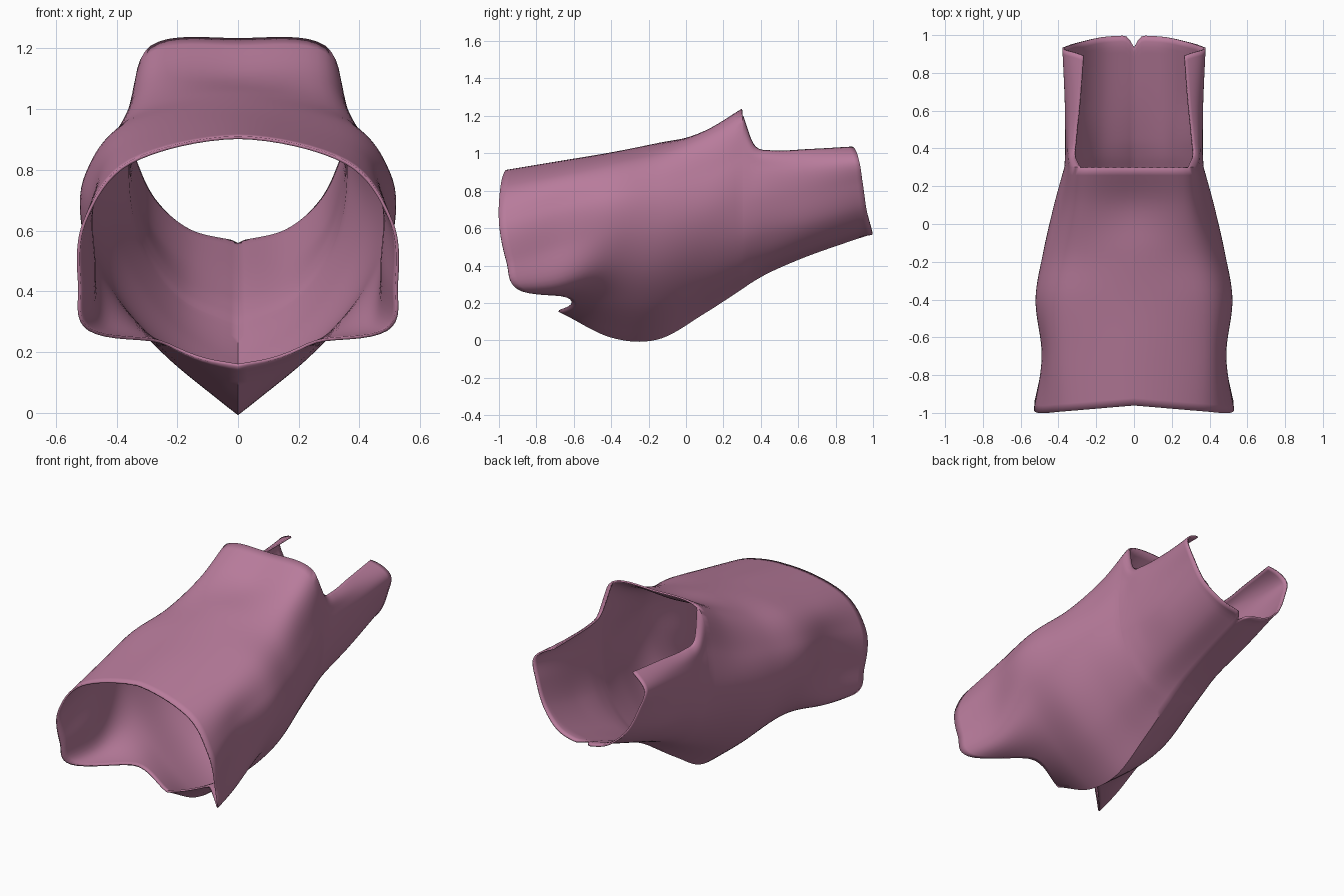
import bpy, bmesh

if "Cube" in bpy.data.objects:
    bpy.data.objects.remove(bpy.data.objects["Cube"])

# Half cross-sections (x, z) from bottom centre to top centre, at stations along y
COLLAR = [(0, .28), (.19, .37), (.315, .535), (.362, .74), (.348, .97), (.285, 1.205), (0, 1.23)]
BODY_Y = [-1.0, -0.7, -0.4, -0.15, 0.1, 0.3]
BODY = [
    [(0, .25), (.32, .25), (.512, .272), (.53, .41), (.505, .63), (.355, .822), (0, .90)],
    [(0, .165), (.23, .228), (.45, .29), (.475, .50), (.475, .71), (.37, .878), (0, .95)],
    [(0, .02), (.25, .215), (.425, .395), (.507, .60), (.498, .785), (.36, .945), (0, 1.0)],
    [(0, .01), (.24, .205), (.40, .405), (.472, .62), (.45, .82), (.32, .995), (0, 1.05)],
    [(0, .15), (.21, .29), (.355, .48), (.417, .68), (.39, .88), (.29, 1.095), (0, 1.105)],
    COLLAR,
]
REAR_Y = [0.3, 0.36, 0.45, 0.65, 0.95]
REAR = [
    COLLAR,
    [(0, .32), (.185, .40), (.308, .555), (.357, .745), (.35, .93), (.310, 1.045), (.1, 1.1)],
    [(0, .37), (.18, .435), (.30, .58), (.352, .755), (.354, .92), (.305, 1.012), (.1, 1.05)],
    [(0, .455), (.17, .50), (.29, .615), (.345, .775), (.358, .93), (.285, 1.018), (.1, 1.05)],
    [(0, .56), (.16, .60), (.275, .70), (.342, .84), (.372, .965), (.262, 1.035), (.1, 1.05)],
]
FRONT_RIM = [-.68, -.62, -.90, -.96, -1.0, -.99, -.96]      # y of front edge around the section
BACK_RIM = [1.0, .99, .965, .945, .925, .89, .80]           # y of back edge
COLLAR_Y = 0.3                                              # back of the top panel
SUB = 8                                                     # steps per control point


def hermite(xs, vs, x):
    """Smooth interpolation through unevenly spaced values."""
    x = min(max(x, xs[0]), xs[-1])
    n = len(xs)
    i = max(k for k in range(n - 1) if xs[k] <= x)

    def slope(k):
        a, b = max(k - 1, 0), min(k + 1, n - 1)
        return (vs[b] - vs[a]) / (xs[b] - xs[a])
    h = xs[i + 1] - xs[i]
    u = (x - xs[i]) / h
    return ((2*u**3 - 3*u*u + 1) * vs[i] + (u**3 - 2*u*u + u) * h * slope(i)
            + (3*u*u - 2*u**3) * vs[i + 1] + (u**3 - u*u) * h * slope(i + 1))


def surface(stations, sections, t, y):
    ring_x = [hermite(stations, [s[k][0] for s in sections], y) for k in range(7)]
    ring_z = [hermite(stations, [s[k][1] for s in sections], y) for k in range(7)]
    ks = list(range(8))     # mirrored extra point keeps the top centre smooth
    return (max(0, hermite(ks, ring_x + [-ring_x[5]], t)), y,
            hermite(ks, ring_z + [ring_z[5]], t))


bm = bmesh.new()


def grid(rows):
    verts = [[bm.verts.new(p) for p in row] for row in rows]
    for r0, r1 in zip(verts, verts[1:]):
        for a, b, c, d in zip(r0, r0[1:], r1[1:], r1):
            bm.faces.new((a, b, c, d))


ks = list(range(7))
ts = [k / SUB for k in range(6 * SUB + 1)]

# Body: front rim to collar
rows = []
for j in range(33):
    v = j / 32
    row = []
    for t in ts:
        f = hermite(ks, FRONT_RIM, t)
        row.append(surface(BODY_Y, BODY, t, f + (COLLAR_Y - f) * v))
    rows.append(row)
grid(rows)

# Rear trough with curled-in side strips below the open top
rows = []
for j in range(33):
    v = (j / 32) ** 1.4
    row = []
    for t in ts[:5 * SUB + 1]:
        b = hermite(ks, BACK_RIM, t)
        b -= .065 * max(0, 1 - t / .3) ** 1.5       # small nick at bottom centre
        row.append(surface(REAR_Y, REAR, t, COLLAR_Y + (b - COLLAR_Y) * v))
    rows.append(row)
grid(rows)

# Mirror and weld
geom = bmesh.ops.duplicate(bm, geom=bm.verts[:] + bm.edges[:] + bm.faces[:])["geom"]
for g in geom:
    if isinstance(g, bmesh.types.BMVert):
        g.co.x = -g.co.x
bmesh.ops.reverse_faces(bm, faces=[g for g in geom if isinstance(g, bmesh.types.BMFace)])
bmesh.ops.remove_doubles(bm, verts=bm.verts[:], dist=0.0008)
bmesh.ops.recalc_face_normals(bm, faces=bm.faces[:])
mesh = bpy.data.meshes.new("garment_shell")
bm.to_mesh(mesh)
bm.free()
shell = bpy.data.objects.new("garment_shell", mesh)
bpy.context.collection.objects.link(shell)

pink = bpy.data.materials.new("dusty_pink")
pink.diffuse_color = (0.48, 0.2, 0.33, 1)
pink.use_nodes = True
pink.node_tree.nodes["Principled BSDF"].inputs["Base Color"].default_value = pink.diffuse_color
mesh.materials.append(pink)

# Cloth thickness
solid = shell.modifiers.new("thickness", "SOLIDIFY")
solid.thickness = 0.01
solid.offset = 0
bpy.context.view_layer.objects.active = shell
shell.select_set(True)
bpy.ops.object.shade_smooth_by_angle(angle=0.8)
